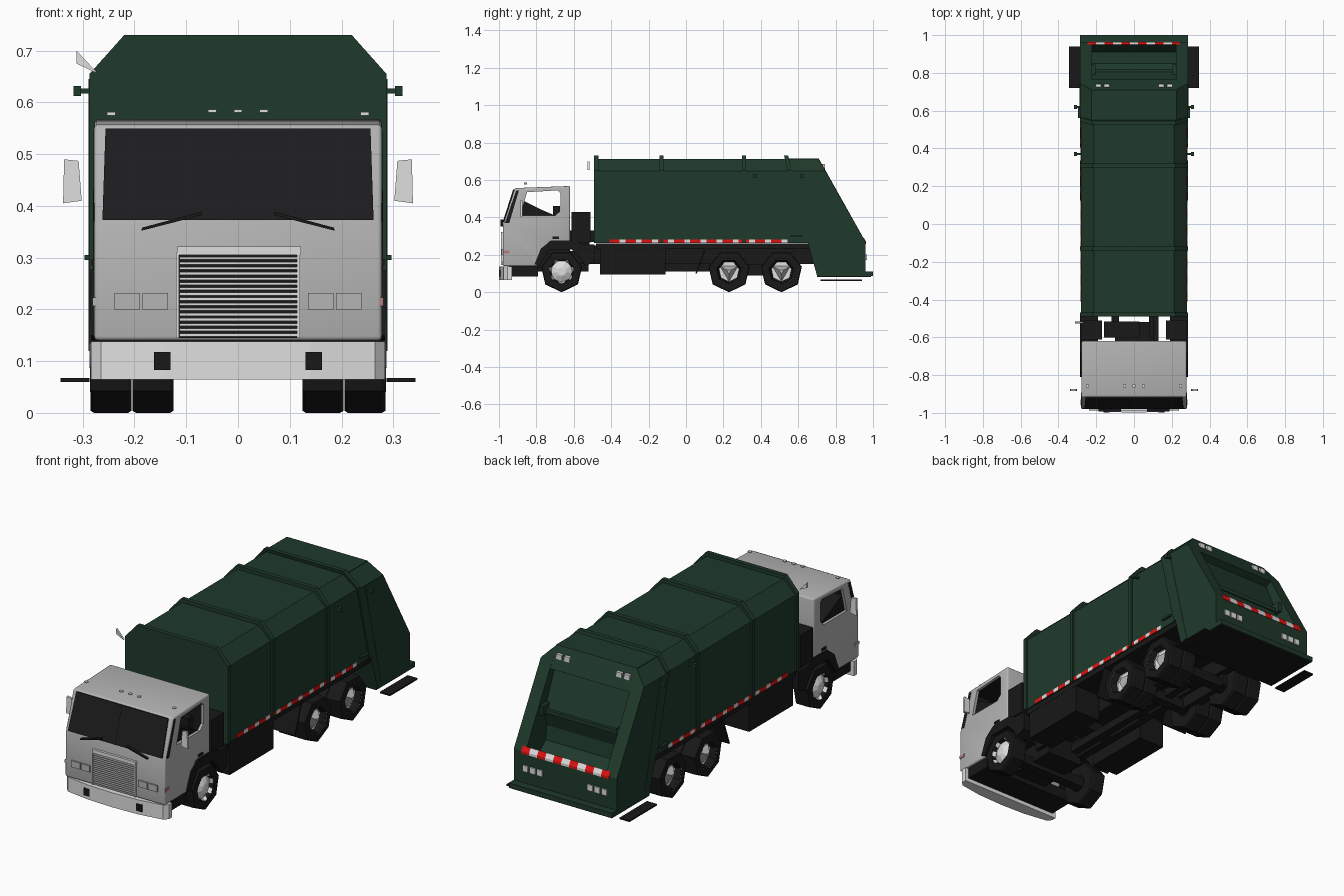
import bpy, bmesh, math


def material(name, r, g, b):
    m = bpy.data.materials.new(name)
    m.diffuse_color = (r, g, b, 1)
    return m


GREEN = material("dark_green", 0.0135, 0.042, 0.024)
CAB = material("cab_grey", 0.46, 0.46, 0.46)
SILVER = material("bright_silver", 0.74, 0.74, 0.74)
BLACK = material("black", 0.009, 0.009, 0.009)
GLASS = material("dark_glass", 0.012, 0.012, 0.013)
RED = material("red", 0.75, 0.006, 0.006)
ROSE = material("pale_red", 0.45, 0.2, 0.2)
SIDES = ((1, "right"), (-1, "left"))


def finish(name, bm, mat):
    bmesh.ops.remove_doubles(bm, verts=bm.verts, dist=1e-5)
    bmesh.ops.recalc_face_normals(bm, faces=bm.faces)
    me = bpy.data.meshes.new(name)
    bm.to_mesh(me)
    bm.free()
    me.materials.append(mat)
    ob = bpy.data.objects.new(name, me)
    bpy.context.collection.objects.link(ob)
    return ob


def prism(name, pts, a, b, mat, axis="x", pts2=None):
    """Loft a 2D outline from a to b along an axis (optional second outline)."""
    place = {"x": lambda p, t: (t, p[0], p[1]), "y": lambda p, t: (p[0], t, p[1]),
             "z": lambda p, t: (p[0], p[1], t)}[axis]
    bm = bmesh.new()
    va = [bm.verts.new(place(p, a)) for p in pts]
    vb = [bm.verts.new(place(p, b)) for p in (pts2 or pts)]
    bm.faces.new(va)
    bm.faces.new(vb)
    n = len(pts)
    for i in range(n):
        bm.faces.new((va[i], va[(i + 1) % n], vb[(i + 1) % n], vb[i]))
    return finish(name, bm, mat)


def box(name, x0, x1, y0, y1, z0, z1, mat):
    return prism(name, [(x0, y0), (x1, y0), (x1, y1), (x0, y1)], z0, z1, mat, "z")


def lathe(name, prof, y, z, s, n, mat):
    """Spin (x, radius) points round an axle at y, z."""
    bm = bmesh.new()
    rings = [[bm.verts.new((s * x, y + r * math.sin(2 * math.pi * i / n),
                            z - r * math.cos(2 * math.pi * i / n)))
              for i in range(n)] for x, r in prof]
    for p, q in zip(rings, rings[1:]):
        for i in range(n):
            j = (i + 1) % n
            bm.faces.new((p[i], p[j], q[j], q[i]))
    return finish(name, bm, mat)


def apply(ob, kind, **kw):
    m = ob.modifiers.new("m", kind)
    for k, v in kw.items():
        setattr(m, k, v)
    bpy.context.view_layer.objects.active = ob
    bpy.ops.object.modifier_apply(modifier=m.name)


# ---- cargo body with chamfered roof and ribs
def section(w, top, low, cut=0.075):
    return [(-w, low), (-w, top - cut), (-w + 0.067, top), (w - 0.067, top), (w, top - cut), (w, low)]


body = prism("cargo_body", section(0.28, 0.712, 0.263, 0.064), -0.475, 0.53, GREEN, "y")
for v in body.data.vertices:
    if v.co.y > 0:
        v.co.y += (0.71 - v.co.z) * 0.25
for y in (-0.48, -0.13, 0.31, 0.535):
    rib = prism("body_rib", section(0.287, 0.73, 0.263), y - 0.011, y + 0.011, GREEN, "y")
    if y > 0.5:
        for v in rib.data.vertices:
            v.co.y += (0.73 - v.co.z) * 0.25

# ---- tailgate: side walls, recessed hopper, rear ledge
outer = [(0.56, 0.648), (0.745, 0.648), (0.96, 0.27), (0.96, 0.1), (0.70, 0.09), (0.65, 0.27)]
inner = [(0.545, 0.715), (0.71, 0.715)] + outer[2:]
for s, n in SIDES:
    prism("tailgate_wall_" + n, outer, s * 0.287, s * 0.222, GREEN, pts2=inner)
    prism("tailgate_seam_" + n, [(0.60, 0.645), (0.612, 0.645), (0.74, 0.12), (0.725, 0.12)],
          s * 0.286, s * 0.289, GREEN)
    box("side_step_" + n, s * 0.287, s * 0.343, 0.72, 0.94, 0.06, 0.067, BLACK)
    box("hopper_arm_" + n, s * 0.205, s * 0.23, 0.79, 0.845, 0.41, 0.46, GREEN)
prism("hopper", [(0.545, 0.715), (0.71, 0.715), (0.765, 0.615), (0.73, 0.60), (0.80, 0.44), (0.815, 0.42),
                 (0.79, 0.34), (0.80, 0.27), (0.85, 0.225), (0.91, 0.225), (0.945, 0.285), (0.96, 0.27),
                 (0.96, 0.1), (0.70, 0.09), (0.65, 0.27)], -0.225, 0.225, GREEN)
box("hopper_blade", -0.222, 0.222, 0.79, 0.82, 0.415, 0.435, GREEN)
box("rear_ledge", -0.287, 0.287, 0.70, 1.0, 0.087, 0.112, GREEN)
box("tailgate_underside", -0.28, 0.28, 0.70, 0.99, 0.081, 0.087, BLACK)

# ---- reflective tape and lamps on the body
for s, n in SIDES:
    for i in range(11):
        y = -0.41 + i * 0.0865
        box("tape_red_" + n, s * 0.279, s * 0.2825, y, y + 0.055, 0.263, 0.283, RED)
        box("tape_white_" + n, s * 0.279, s * 0.2825, y + 0.055, y + 0.0865, 0.263, 0.283, SILVER)
    for x in (0.14, 0.18, 0.22):
        box("tail_lamp_" + n, s * x - 0.015, s * x + 0.015, 0.955, 0.967, 0.172, 0.202, SILVER)
    for x in (0.145, 0.19):
        box("upper_lamp_" + n, s * x - 0.015, s * x + 0.015, 0.725, 0.742, 0.66, 0.685, SILVER)
    for y in (0.37, 0.62):
        box("side_lamp_arm_" + n, s * 0.28, s * 0.305, y - 0.006, y + 0.006, 0.617, 0.627, GREEN)
        box("side_lamp_" + n, s * 0.303, s * 0.318, y - 0.01, y + 0.01, 0.612, 0.632, GREEN)
    box("grab_rail_" + n, s * 0.285, s * 0.297, 0.56, 0.62, 0.295, 0.305, GREEN)
for i in range(11):
    x = -0.245 + i * 0.0445
    prism("rear_tape", [(0.95, 0.292), (0.963, 0.27), (0.963, 0.258), (0.945, 0.258)], x, x + 0.0445,
          SILVER if i % 2 else RED)

# ---- cab shell, hollowed out with open side windows
cab = prism("cab", [(-0.98, 0.14), (-0.978, 0.36), (-0.915, 0.557), (-0.62, 0.568), (-0.62, 0.27), (-0.73, 0.27),
                    (-0.79, 0.15), (-0.79, 0.14)], -0.278, 0.278, CAB)
apply(cab, "BEVEL", width=0.014, segments=3)
room = prism("cab_room_cutter", [(-0.955, 0.3), (-0.955, 0.37), (-0.9, 0.545), (-0.635, 0.55), (-0.635, 0.3)],
             -0.264, 0.264, BLACK)
window = prism("window_cutter", [(-0.885, 0.41), (-0.85, 0.535), (-0.685, 0.545), (-0.672, 0.53), (-0.672, 0.435),
                                 (-0.70, 0.41)], -0.4, 0.4, BLACK)
for cutter in (room, window):
    apply(cab, "BOOLEAN", operation="DIFFERENCE", object=cutter, solver="EXACT")
    bpy.data.objects.remove(cutter)
cab.data.materials.clear()
cab.data.materials.append(CAB)
cab.data.materials.append(BLACK)
for p in cab.data.polygons:
    c = p.center
    inside = abs(c.x) < 0.266 and -0.957 < c.y < -0.63 and 0.29 < c.z < 0.552
    p.material_index = int(inside and not (p.normal.y < -0.3 and c.y < -0.85))
bpy.ops.object.select_all(action="DESELECT")
cab.select_set(True)
bpy.context.view_layer.objects.active = cab
bpy.ops.object.shade_smooth_by_angle(angle=math.radians(35))
prism("dashboard", [(-0.95, 0.31), (-0.94, 0.4), (-0.87, 0.49), (-0.77, 0.44), (-0.70, 0.41), (-0.70, 0.31)],
      -0.26, 0.26, BLACK)

# ---- windscreen, wipers, grille, lamps
prism("windscreen", [(-0.262, -0.980), (0.262, -0.980), (0.262, -0.970), (-0.262, -0.970)], 0.373, 0.55, GLASS, "z",
      [(-0.256, -0.923), (0.256, -0.923), (0.256, -0.913), (-0.256, -0.913)])
prism("screen_divider", [(-0.981, 0.373), (-0.924, 0.55), (-0.92, 0.55), (-0.977, 0.373)], -0.001, 0.001, BLACK)
box("grille_back", -0.115, 0.115, -0.985, -0.975, 0.145, 0.305, BLACK)
box("grille_header", -0.118, 0.122, -0.99, -0.975, 0.305, 0.322, SILVER)
for i in range(16):
    z = 0.148 + i * 0.0099
    box("grille_slat", -0.113, 0.117, -0.989, -0.98, z, z + 0.0052, SILVER)
for s, n in SIDES:
    prism("corner_glass_" + n, [(-0.968, 0.37), (-0.945, 0.37), (-0.893, 0.545), (-0.908, 0.545)],
          s * 0.270, s * 0.2795, GLASS)
    box("grille_side_" + n, s * 0.114, s * 0.12, -0.99, -0.975, 0.145, 0.31, SILVER)
    for x in (0.16, 0.214):
        box("headlamp_" + n, s * x - 0.025, s * x + 0.025, -0.987, -0.975, 0.2, 0.232, CAB)
    box("turn_lamp_" + n, s * 0.258, s * 0.281, -0.978, -0.945, 0.207, 0.223, ROSE if s > 0 else CAB)
    prism("wiper_" + n, [(s * 0.187, 0.352), (s * 0.185, 0.358), (s * 0.07, 0.389), (s * 0.07, 0.382)],
          -0.992, -0.978, BLACK, "y")
    prism("mirror_" + n, [(s * 0.302, 0.41), (s * 0.308, 0.487), (s * 0.336, 0.49), (s * 0.338, 0.405)],
          -0.885, -0.873, SILVER, "y")
    box("door_handle_" + n, s * 0.277, s * 0.283, -0.715, -0.68, 0.285, 0.297, BLACK)
    box("seat_" + n, s * 0.08, s * 0.22, -0.71, -0.675, 0.3, 0.46, BLACK)
    box("tow_hook_" + n, s * 0.13, s * 0.162, -0.998, -0.96, 0.083, 0.118, BLACK)
for x in (-0.245, -0.05, 0, 0.05, 0.245):
    z = 0.58 if abs(x) < 0.1 else 0.575
    box("roof_lamp", x - 0.008, x + 0.008, -0.865, -0.85, z, z + 0.006, SILVER)
prism("front_bumper", [(-0.284, -0.93), (-0.284, -0.955), (-0.265, -0.975), (-0.14, -0.994), (0, -0.999),
                       (0.14, -0.994), (0.265, -0.975), (0.284, -0.955), (0.284, -0.93)], 0.065, 0.138, SILVER, "z")
prism("exhaust_tip", [(-0.312, 0.70), (-0.312, 0.675), (-0.27, 0.655)], -0.526, -0.515, SILVER, "y")

# ---- chassis, tanks and parts behind the cab
box("cab_floor", -0.265, 0.265, -0.95, -0.79, 0.085, 0.142, BLACK)
box("cab_underside", -0.2, 0.2, -0.82, -0.62, 0.2, 0.275, BLACK)
box("engine", -0.1, 0.1, -0.85, -0.52, 0.11, 0.22, BLACK)
box("engine_top", -0.16, 0.03, -0.6, -0.515, 0.25, 0.40, BLACK)
box("intake_pipe", 0.1, 0.13, -0.62, -0.48, 0.27, 0.33, BLACK)
box("body_subframe", -0.2, 0.2, -0.48, 0.67, 0.235, 0.262, BLACK)
arch = [(-0.81, 0.15), (-0.775, 0.235), (-0.72, 0.277), (-0.60, 0.277), (-0.55, 0.255), (-0.49, 0.255),
        (-0.49, 0.16), (-0.54, 0.14), (-0.565, 0.18), (-0.61, 0.228), (-0.73, 0.228), (-0.785, 0.14)]
for s, n in SIDES:
    box("frame_rail_" + n, s * 0.08, s * 0.12, -0.6, 0.70, 0.15, 0.25, BLACK)
    box("side_tank_" + n, s * 0.13, s * 0.275, -0.46, -0.11, 0.095, 0.245, BLACK)
    box("body_sill_" + n, s * 0.2, s * 0.276, -0.48, 0.66, 0.235, 0.262, BLACK)
    box("air_box_" + n, s * 0.17, s * 0.28, -0.612, -0.51, 0.265, 0.43, BLACK)
    prism("front_fender_" + n, arch, s * 0.19, s * 0.285, BLACK)
    prism("mud_flap_" + n, [(0.05, 0.1), (0.058, 0.1), (0.115, 0.25), (0.105, 0.25)], s * 0.13, s * 0.28, BLACK)
    box("bogie_beam_" + n, s * 0.1, s * 0.15, 0.2, 0.55, 0.09, 0.15, BLACK)
for y in (-0.3, -0.02, 0.37):
    box("cross_member", -0.1, 0.1, y - 0.03, y + 0.03, 0.15, 0.2, BLACK)
box("drive_shaft", -0.02, 0.02, -0.45, 0.5, 0.11, 0.15, BLACK)

# ---- wheels: low-sided tyres with silver rims
tyre = [(0, 0.045), (0, 0.108), (0.006, 0.112), (0.072, 0.112), (0.079, 0.108), (0.079, 0.068), (0.05, 0.055)]
for y, label in ((-0.665, "front"), (0.23, "middle"), (0.51, "rear")):
    box(label + "_axle", -0.22, 0.22, y - 0.025, y + 0.025, 0.085, 0.135, BLACK)
    for s, n in SIDES:
        lathe(f"{label}_tyre_{n}", [(0.206 + x, r) for x, r in tyre], y, 0.112, s, 7, BLACK)
        if label == "front":
            rim = [(0.282, 0.072), (0.284, 0.066), (0.268, 0.058), (0.284, 0.03), (0.287, 0.022), (0.287, 0)]
            lathe("front_rim_" + n, rim, y, 0.112, s, 9, SILVER)
        else:
            lathe(f"{label}_inner_tyre_{n}", [(0.125 + x, r) for x, r in tyre], y, 0.112, s, 7, BLACK)
            lathe(f"{label}_rim_{n}", [(0.286, 0.072), (0.25, 0.056), (0.25, 0)], y, 0.112, s, 7, SILVER)
            lathe(f"{label}_hub_{n}", [(0.25, 0.055), (0.284, 0.015), (0.284, 0)], y, 0.112, s, 3, CAB)
